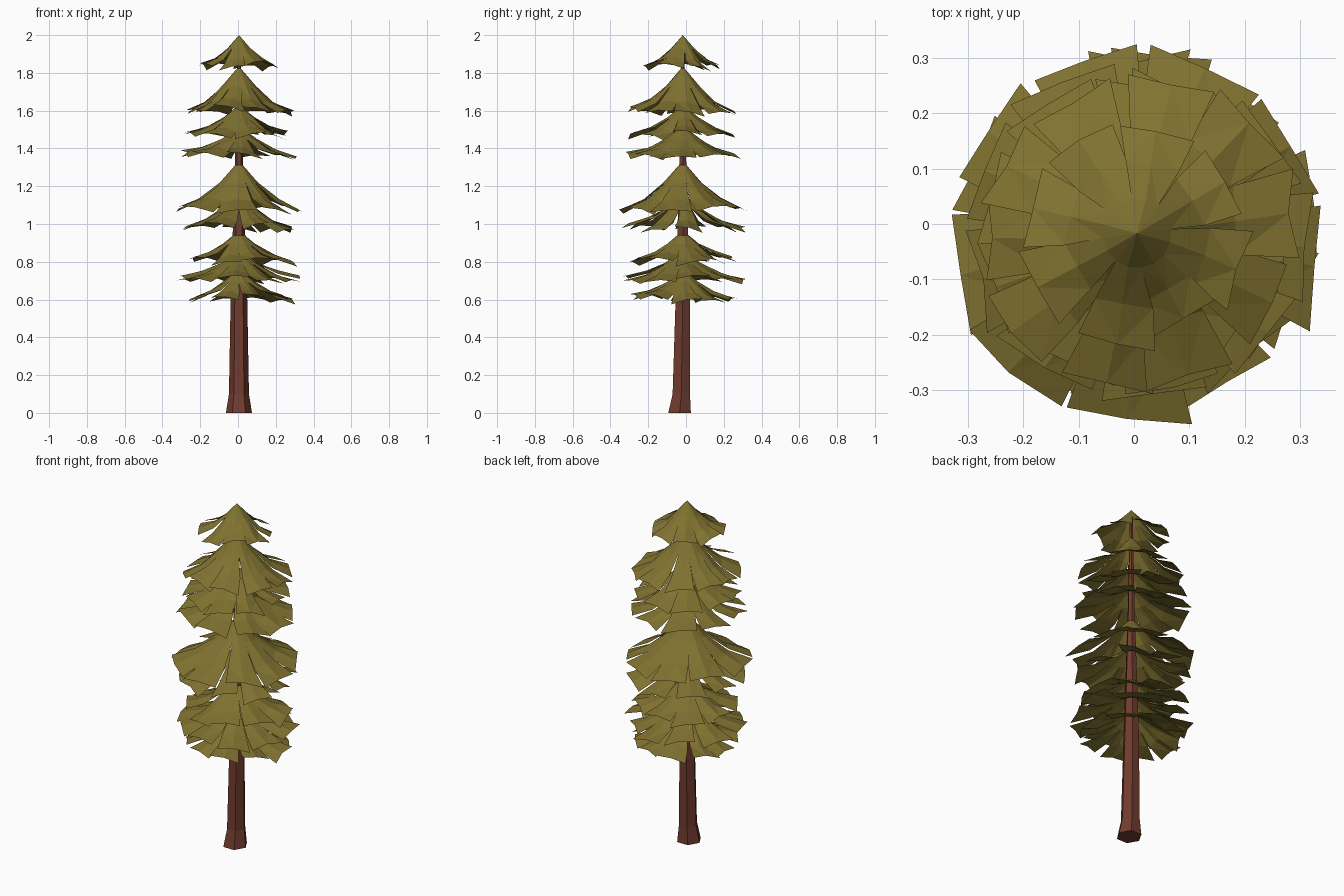
import bpy, bmesh, math, random

if "Cube" in bpy.data.objects:
    bpy.data.objects.remove(bpy.data.objects["Cube"])

CX, CY = 0.005, -0.017          # trunk axis
random.seed(23)


def material(name, rgb):
    m = bpy.data.materials.new(name)
    m.diffuse_color = (*rgb, 1)
    m.use_nodes = True
    m.node_tree.nodes["Principled BSDF"].inputs["Base Color"].default_value = m.diffuse_color
    return m


olive = material("olive_needles", (0.218, 0.168, 0.030))
bark = material("red_brown_bark", (0.165, 0.044, 0.027))


def finish(bm, name, mat):
    me = bpy.data.meshes.new(name)
    bm.to_mesh(me)
    bm.free()
    me.materials.append(mat)
    ob = bpy.data.objects.new(name, me)
    bpy.context.collection.objects.link(ob)
    return ob


# Trunk: tapered six-sided pole with a flared foot leaning slightly forward
def build_trunk():
    bm = bmesh.new()
    sides, rings = 6, []
    profile = [(0, 0.069, -0.017), (0.10, 0.053, -0.008), (0.60, 0.044, 0),
               (1.05, 0.030, 0), (1.40, 0.019, 0), (1.99, 0.008, 0)]
    for z, r, dy in profile:
        ring = []
        for i in range(sides):
            a = math.tau * i / sides
            ring.append(bm.verts.new((CX + r * math.cos(a),
                                      CY + dy + r * math.sin(a), z)))
        rings.append(ring)
    for low, high in zip(rings, rings[1:]):
        for i in range(sides):
            j = (i + 1) % sides
            bm.faces.new((low[i], low[j], high[j], high[i]))
    bm.faces.new(rings[0][::-1])
    bm.faces.new(rings[-1])
    finish(bm, "trunk", bark)


# Foliage tier: steep faceted cap that splits into broad drooping branches
def build_tier(name, apex, rim, radius, count, spin, width):
    bm = bmesh.new()
    drop = apex - rim
    step = math.tau / count

    def point(a, r, z):
        return bm.verts.new((CX + r * math.cos(a), CY + r * math.sin(a), z))

    top = point(0, 0, apex)
    cap = []
    for i in range(2 * count):
        a = spin + step * (i - 1) / 2
        cap.append(point(a, radius * 0.30, apex - drop * 0.47 + (0.004 if i % 2 else 0)))
    for i in range(2 * count):
        bm.faces.new((top, cap[i], cap[(i + 1) % (2 * count)]))

    for k in range(count):
        mid = spin + step * k
        length = radius * random.uniform(0.92, 1.07)
        twist = random.uniform(-0.12, 0.12) * step
        tilt = random.uniform(-0.02, 0.02)
        sag = random.uniform(-0.018, 0.014)
        rows = [[cap[2 * k], cap[2 * k + 1], cap[(2 * k + 2) % (2 * count)]]]
        # middle row and tip row: reach, fall, half width, ridge height
        for reach, fall, half, ridge in ((0.64, 0.80, width, 0.007),
                                         (1.0, 1.0, width * 0.9, 0.005)):
            row = []
            for s in (-1, 0, 1):
                w = half * random.uniform(0.92, 1.08)
                a = mid + twist * reach + s * w * step
                z = apex - drop * fall + sag * reach + s * tilt * reach
                z += ridge if s == 0 else -ridge
                r = length * reach * (1 if s else 0.95)
                row.append(point(a, r * random.uniform(0.96, 1.03), z))
            rows.append(row)
        for inner, outer in zip(rows, rows[1:]):
            for c in (0, 1):
                bm.faces.new((inner[c], outer[c], outer[c + 1], inner[c + 1]))
    bmesh.ops.triangulate(bm, faces=[f for f in bm.faces if len(f.verts) > 3])
    finish(bm, name, olive)


build_trunk()

# apex height, rim height, radius, branch count, first branch angle, half width
tiers = [(0.76, 0.61, 0.290, 10, 0, 0.50), (0.86, 0.71, 0.320, 10, 48, 0.50),
         (0.965, 0.81, 0.285, 9, 90, 0.50), (1.16, 0.985, 0.315, 9, 90, 0.42),
         (1.335, 1.085, 0.335, 9, 190, 0.50), (1.52, 1.365, 0.315, 9, 238, 0.50),
         (1.63, 1.48, 0.285, 9, 285, 0.49), (1.835, 1.605, 0.300, 10, 78, 0.50),
         (2.00, 1.845, 0.208, 8, 30, 0.50)]
for n, (apex, rim, radius, count, spin, width) in enumerate(tiers):
    build_tier(f"foliage_tier_{n + 1}", apex, rim, radius, count, math.radians(spin), width)
